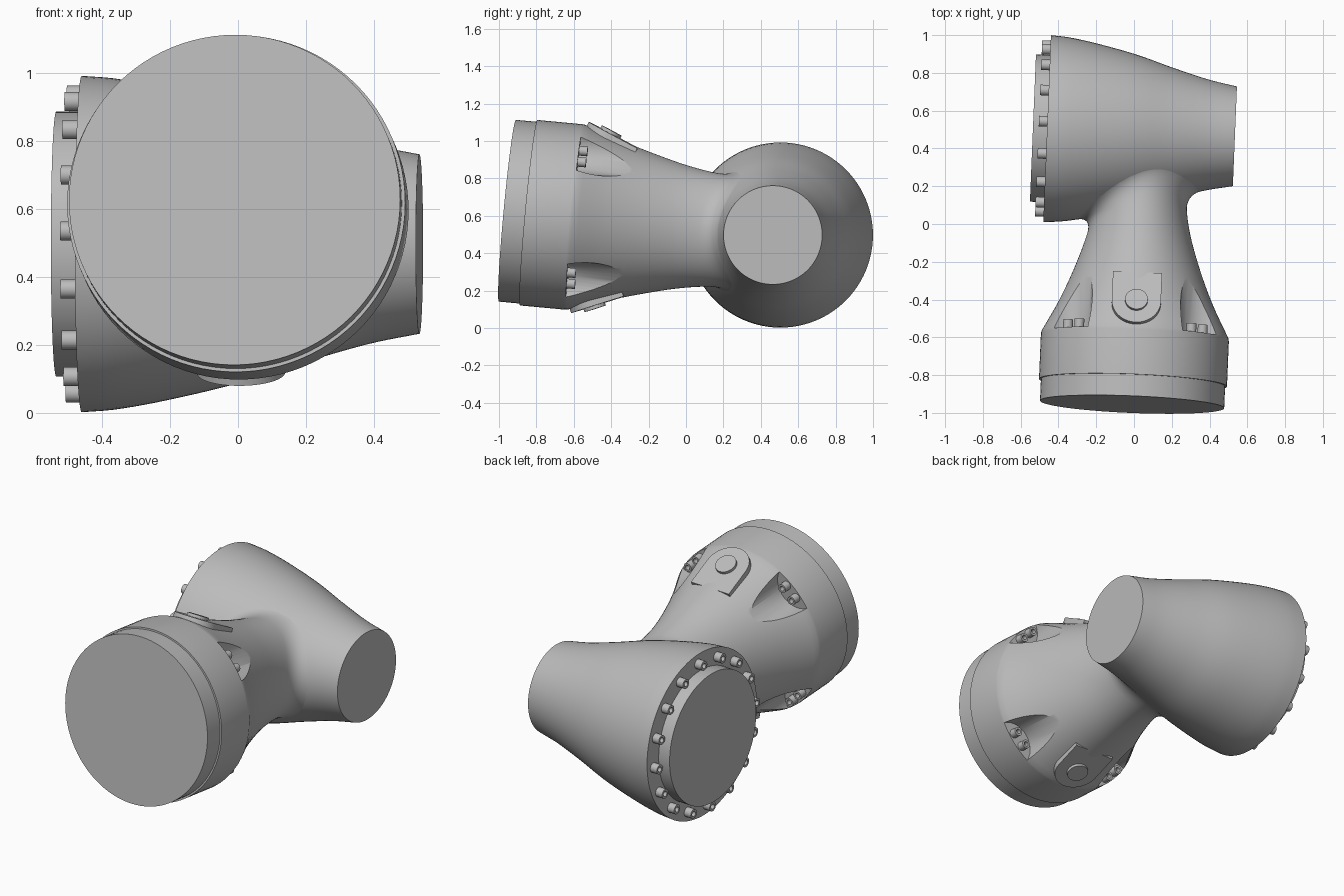
import bpy, bmesh, math
from mathutils import Matrix, Vector

old = bpy.data.objects.get("Cube")
if old:
    bpy.data.objects.remove(old, do_unlink=True)

grey = bpy.data.materials.new("cast_grey")
grey.use_nodes = True
grey.diffuse_color = (0.5, 0.5, 0.5, 1)
grey.node_tree.nodes["Principled BSDF"].inputs["Base Color"].default_value = (0.5, 0.5, 0.5, 1)

SEG = 96
parts = []


def frame(origin, axis):
    """Local frame whose Y runs along the given axis and whose Z stays near up."""
    y = Vector(axis).normalized()
    x = y.cross(Vector((0, 0, 1))).normalized()
    m = Matrix((x, y, x.cross(y))).transposed().to_4x4()
    m.translation = origin
    return m


def curve(points, t):
    """Smooth interpolation through (t, value) pairs."""
    t = min(max(t, points[0][0]), points[-1][0])
    i = next(k for k in range(len(points) - 1) if t <= points[k + 1][0])

    def slope(k):
        a, b = points[max(k - 1, 0)], points[min(k + 1, len(points) - 1)]
        return (b[1] - a[1]) / (b[0] - a[0])
    (t0, v0), (t1, v1) = points[i], points[i + 1]
    h = t1 - t0
    u = (t - t0) / h
    return (v0 * (1 + 2 * u) * (1 - u) ** 2 + v1 * u * u * (3 - 2 * u)
            + h * slope(i) * u * (1 - u) ** 2 + h * slope(i + 1) * u * u * (u - 1))


def loft(name, rings, matrix=Matrix()):
    """Closed skin over equal rings of points, capped at both ends."""
    bm = bmesh.new()
    vs = [[bm.verts.new(matrix @ Vector(p)) for p in ring] for ring in rings]
    n = len(vs[0])
    for a, b in zip(vs, vs[1:]):
        for i in range(n):
            j = (i + 1) % n
            bm.faces.new((a[i], a[j], b[j], b[i]))
    bm.faces.new(vs[0])
    bm.faces.new(vs[-1])
    bmesh.ops.recalc_face_normals(bm, faces=bm.faces)
    mesh = bpy.data.meshes.new(name)
    bm.to_mesh(mesh)
    bm.free()
    mesh.materials.append(grey)
    ob = bpy.data.objects.new(name, mesh)
    bpy.context.collection.objects.link(ob)
    parts.append(ob)
    return ob


def lathe(name, profile, matrix, n=SEG):
    angles = [2 * math.pi * i / n for i in range(n)]
    return loft(name, [[(r * math.cos(a), y, r * math.sin(a)) for a in angles]
                       for y, r in profile], matrix)


def bolt(name, matrix, radius, height):
    """Socket head screw standing along local +Y."""
    return lathe(name, [(-0.02, radius), (height, radius), (height, radius * 0.55),
                        (height * 0.4, radius * 0.55)], matrix, 24)


# Cross body: tapered barrel with a broad flanged end
CROSS = frame((-0.46, 0.505, 0.497), (1, -0.041, 0))
CROSS_R = [(0, 0.495), (0.1, 0.487), (0.25, 0.46), (0.46, 0.41),
           (0.66, 0.347), (0.85, 0.293), (0.995, 0.264)]
lathe("cross_body", [(0.995 * i / 32, curve(CROSS_R, 0.995 * i / 32)) for i in range(33)], CROSS)
lathe("flange_disc", [(-0.075, 0.39), (0.01, 0.39)], CROSS)
for k in range(16):
    a = math.radians(5 + 22.5 * k)
    spot = Matrix.Translation((0.44 * math.cos(a), 0, 0.44 * math.sin(a)))
    bolt(f"flange_bolt_{k + 1}", CROSS @ spot @ Matrix.Rotation(math.pi, 4, "Z"), 0.028, 0.045)

# Main body: round collar narrowing to an oval neck, filleted into the barrel
MAIN = frame((-0.01, -0.955, 0.627), (0.041, 0.994, -0.093))
NECK_X = [(0.365, 0.498), (0.55, 0.403), (0.75, 0.322), (0.95, 0.262), (1.13, 0.24), (1.5, 0.24)]
NECK_Z = [(0.365, 0.498), (0.55, 0.437), (0.75, 0.378), (0.95, 0.328), (1.13, 0.302), (1.5, 0.29)]
TO_CROSS = CROSS.inverted()
FILLET = 0.085


def neck(s, a, k=1):
    return MAIN @ Vector((k * curve(NECK_X, s) * math.cos(a), s, k * curve(NECK_Z, s) * math.sin(a)))


def above_cross(p):
    q = TO_CROSS @ p
    return math.hypot(q.x, q.z) - curve(CROSS_R, q.y)


def onto_cross(p):
    q = TO_CROSS @ p
    k = (curve(CROSS_R, q.y) - 0.002) / math.hypot(q.x, q.z)
    return CROSS @ Vector((q.x * k, q.y, q.z * k))


def generator(a):
    """Points along one side line of the main body, ending on the barrel."""
    lo, hi = 0.8, 1.4
    for _ in range(30):
        mid = (lo + hi) / 2
        lo, hi = (mid, hi) if above_cross(neck(mid, a)) > 0 else (lo, mid)
    end = lo - FILLET
    ray = Vector((math.cos(a), 0, math.sin(a)))
    line = [MAIN @ (ray * r + Vector((0, s, 0)))
            for s, r in ((0.115, 0.488), (0.115, 0.498), (0.355, 0.498))]
    line += [neck(0.37 + (end - 0.37) * i / 20, a) for i in range(21)]
    p, c = line[-1], neck(lo, a)
    q = onto_cross(c + MAIN.to_3x3() @ ray * FILLET)
    for i in range(1, 11):
        u = i / 10
        line.append(p * (1 - u) ** 2 + c * 2 * u * (1 - u) + q * u * u)
    return line + [neck(1.35, a, 0.5)]


lines = [generator(2 * math.pi * i / SEG) for i in range(SEG)]
body = loft("main_body", list(zip(*lines)))
lathe("front_ring", [(0, 0.488), (0.13, 0.488)], MAIN)

# Four scooped pockets, each with a pair of screws
for k in range(4):
    turn = MAIN @ Matrix.Rotation(math.radians(45 + 90 * k), 4, "Y")
    cutter = lathe("pocket_cutter", [(0.365, 0.13), (0.95, 0.13)],
                   turn @ Matrix.Translation((0.515, 0, 0)), 48)
    cutter.hide_render = True
    mod = body.modifiers.new("pocket", "BOOLEAN")
    mod.operation, mod.solver, mod.object = "DIFFERENCE", "EXACT", cutter
    bpy.context.view_layer.objects.active = body
    bpy.ops.object.modifier_apply(modifier=mod.name)
    parts.remove(cutter)
    bpy.data.objects.remove(cutter, do_unlink=True)
    for side in (-1, 1):
        bolt(f"pocket_bolt_{k + 1}_{'a' if side < 0 else 'b'}",
             turn @ Matrix.Translation((0.462, 0.365, 0.042 * side)), 0.026, 0.045)

# Sloped rounded pads with a round plug, above and below
arc = [math.pi + math.pi * i / 32 for i in range(33)]
outline = [(0.13 * math.cos(a), 0.13 * math.sin(a)) for a in arc] + [(0.13, 0.17), (-0.13, 0.17)]
for label, roll in (("top", 0), ("bottom", math.pi)):
    pad = (MAIN @ Matrix.Rotation(roll, 4, "Y") @ Matrix.Translation((0, 0.51, 0.463))
           @ Matrix.Rotation(-math.atan(0.42), 4, "X"))
    loft(label + "_pad", [[(x, y, z) for x, y in outline] for z in (-0.08, 0)], pad)
    lathe(label + "_plug", [(-0.02, 0.06), (0.017, 0.06)],
          pad @ Matrix.Rotation(math.pi / 2, 4, "X"), 48)

# Smooth shading with crisp rims
bpy.ops.object.select_all(action="DESELECT")
for ob in parts:
    ob.select_set(True)
bpy.context.view_layer.objects.active = body
bpy.ops.object.shade_smooth_by_angle(angle=math.radians(30))
